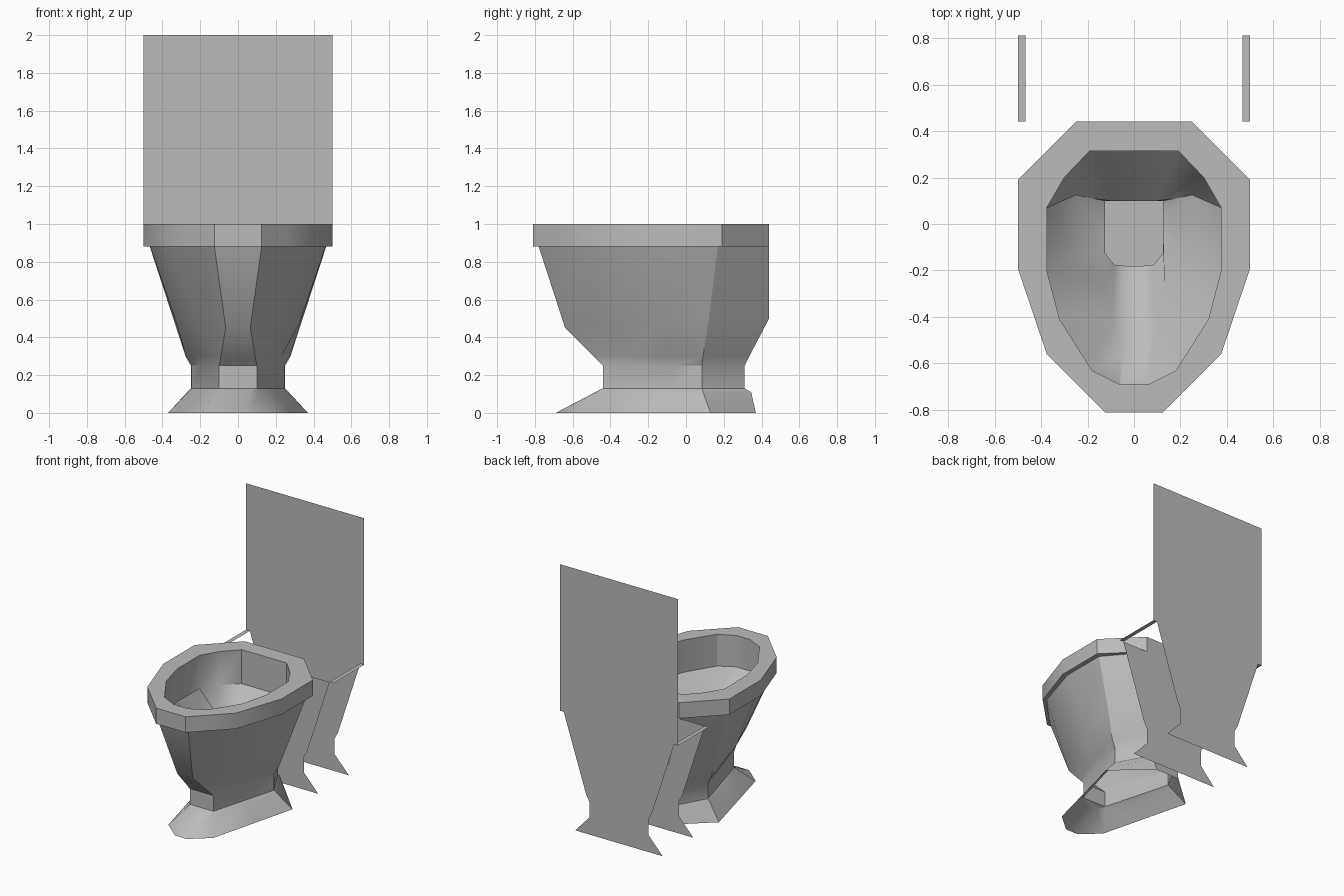
import bpy
import bmesh
import math

cube = bpy.data.objects.get("Cube")
if cube:
    bpy.data.objects.remove(cube)

grey = bpy.data.materials.new("grey ceramic")
grey.use_nodes = True
grey.diffuse_color = (0.5, 0.5, 0.5, 1)
grey.node_tree.nodes["Principled BSDF"].inputs["Base Color"].default_value = (0.5, 0.5, 0.5, 1)


def finish(name, bm, smooth):
    mesh = bpy.data.meshes.new(name)
    bm.to_mesh(mesh)
    bm.free()
    mesh.materials.append(grey)
    obj = bpy.data.objects.new(name, mesh)
    bpy.context.collection.objects.link(obj)
    if smooth:
        bpy.ops.object.select_all(action="DESELECT")
        obj.select_set(True)
        bpy.context.view_layer.objects.active = obj
        bpy.ops.object.shade_smooth_by_angle(angle=math.radians(30))


def loft(name, rings, cap=False):
    """Join mirrored half rings; each is (front height, back height, points)."""
    bm = bmesh.new()
    loops = []
    for front, back, half in rings:
        last = len(half) - 1
        pts = [(x, y, front + (back - front) * i / last) for i, (x, y) in enumerate(half)]
        pts += [(-x, y, z) for x, y, z in reversed(pts)]
        loops.append([bm.verts.new(p) for p in pts])
    n = len(loops[0])
    for a, b in zip(loops, loops[1:]):
        for i in range(n):
            j = (i + 1) % n
            bm.faces.new((a[i], a[j], b[j], b[i]))
    if cap:
        bm.faces.new(loops[-1])
    finish(name, bm, True)


# Pedestal and outer bowl, open underneath
foot = [(.05, -.69), (.19, -.57), (.28, -.22), (.37, .13), (.1, .37)]
ankle = [(.06, -.48), (.115, -.46), (.2, -.18), (.265, .09), (.11, .345)]
stem = [(.1, -.44), (.15, -.26), (.2, -.08), (.245, .085), (.12, .31)]
flare = [(.09, -.49), (.155, -.3), (.23, -.09), (.275, .09), (.13, .335)]
belly = [(.065, -.64), (.21, -.43), (.325, -.15), (.335, .12), (.17, .44)]
neck = [(.125, -.78), (.355, -.54), (.465, -.18), (.465, .168), (.235, .44)]
loft("pedestal_and_bowl", [
    (0, 0, foot), (.11, .11, ankle), (.13, .13, stem), (.25, .25, stem),
    (.3, .3, flare), (.45, .5, belly), (.88, .88, neck)])

# Rim with the inner basin and drain pit
ledge = [(.125, -.78), (.24, -.66), (.355, -.54), (.465, -.18), (.465, .168), (.35, .304), (.235, .44)]
outer = [(.125, -.81), (.25, -.685), (.375, -.56), (.5, -.19), (.5, .19), (.375, .315), (.25, .44)]
inner = [(.06, -.69), (.18, -.63), (.32, -.41), (.375, -.2), (.375, .07), (.3, .2), (.19, .315)]
basin = [(.05, -.56), (.09, -.42), (.13, -.25), (.25, -.15), (.25, .125), (.18, .11), (.1, .1)]
drain = [(.04, -.18), (.085, -.175), (.125, -.125), (.125, -.04), (.125, .04), (.125, .1), (.06, .1)]
loft("rim_and_basin", [
    (.88, .88, ledge), (.88, .88, outer), (1, 1, outer), (1, 1, inner),
    (.76, .74, inner), (.62, .5, basin), (.47, .47, drain), (.38, .38, drain)], cap=True)


def panel(name, points, y):
    bm = bmesh.new()
    half = [(x, y, z) for x, z in points]
    half += [(-x, y, z) for x, y, z in reversed(half)]
    bm.faces.new([bm.verts.new(p) for p in reversed(half)])
    finish(name, bm, False)


# Thin silhouette panels behind the bowl
lower = [(.37, 0), (.25, .13), (.25, .25), (.278, .3), (.467, .88)]
panel("inner_back_panel", lower, .44)
panel("tall_back_panel", lower + [(.5, .88), (.5, 2)], .81)

# Narrow strips joining the two panels
for side, name in ((1, "left_strip"), (-1, "right_strip")):
    bm = bmesh.new()
    corners = [(.467, .44), (.467, .81), (.5, .81), (.5, .44)]
    bm.faces.new([bm.verts.new((side * x, y, .88)) for x, y in corners][::side])
    finish(name, bm, False)
